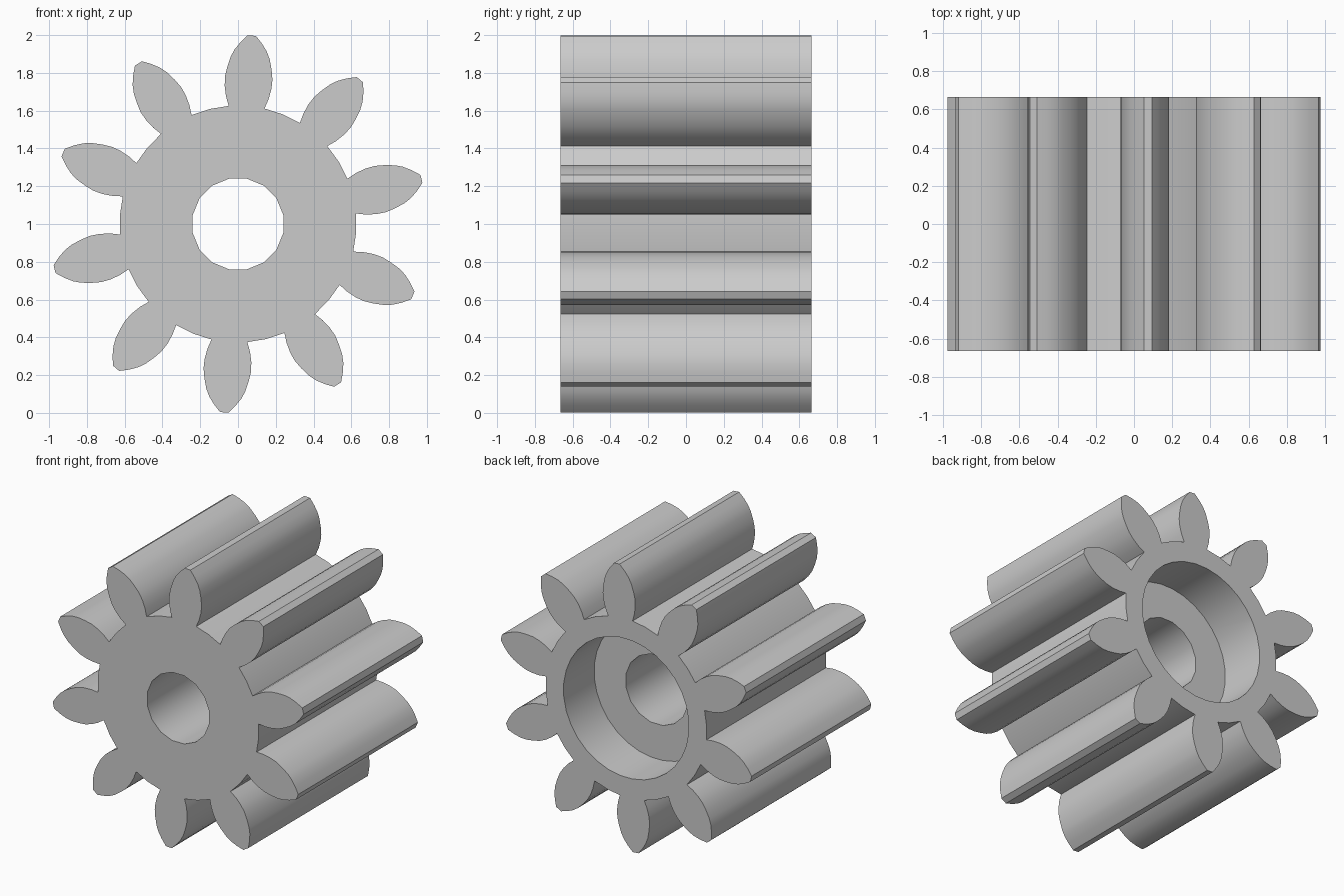
import bpy
import bmesh
from math import sin, cos, pi, radians
from mathutils import Matrix

cube = bpy.data.objects.get("Cube")
if cube:
    bpy.data.objects.remove(cube, do_unlink=True)

TEETH = 10
PITCH = 2 * pi / TEETH
PHASE = radians(13.8)
ROOT = 0.627
HALF = 0.665          # half of the gear's length along y
CENTRE = 1.0          # height of the axis

# Half tooth: distance along the tooth, half width there
FLANK = [(0.62, 0.095), (0.67, 0.113), (0.725, 0.124), (0.775, 0.126),
         (0.825, 0.118), (0.88, 0.104), (0.92, 0.086), (0.96, 0.058), (1.0, 0.022)]

grey = bpy.data.materials.new("light grey")
grey.use_nodes = True
colour = (0.6, 0.6, 0.6, 1)
grey.diffuse_color = colour
grey.node_tree.nodes["Principled BSDF"].inputs["Base Color"].default_value = colour


def make_object(name, bm):
    mesh = bpy.data.meshes.new(name)
    bmesh.ops.recalc_face_normals(bm, faces=bm.faces[:])
    bm.to_mesh(mesh)
    bm.free()
    mesh.materials.append(grey)
    obj = bpy.data.objects.new(name, mesh)
    bpy.context.collection.objects.link(obj)
    return obj


def prism(name, outline, front, back):
    """Extrude an outline in x and z from the front y to the back y."""
    bm = bmesh.new()
    face = bm.faces.new([bm.verts.new((x, front, z + CENTRE)) for x, z in outline])
    moved = bmesh.ops.extrude_face_region(bm, geom=[face], use_keep_orig=True)
    verts = [v for v in moved["geom"] if isinstance(v, bmesh.types.BMVert)]
    bmesh.ops.translate(bm, verts=verts, vec=(0, back - front, 0))
    return make_object(name, bm)


def circle(radius, sides):
    step = 2 * pi / sides
    return [(radius * cos((i + 0.5) * step), radius * sin((i + 0.5) * step))
            for i in range(sides)]


# Toothed outline: both flanks of each tooth, then the middle of the gap
tooth = [(r, -w) for r, w in FLANK] + [(r, w) for r, w in reversed(FLANK)]
tooth.append((ROOT * cos(PITCH / 2), ROOT * sin(PITCH / 2)))
outline = []
for i in range(TEETH):
    a = PHASE + i * PITCH
    outline += [(r * cos(a) - w * sin(a), r * sin(a) + w * cos(a)) for r, w in tooth]
gear = prism("gear", outline, -HALF, HALF)

# Shaft bore right through, and a wide recess in the back
cutters = [prism("bore_cutter", circle(0.2445, 16), -1, 1),
           prism("recess_cutter", circle(0.488, 32), HALF - 0.34, 1)]

bpy.ops.object.select_all(action="DESELECT")
bpy.context.view_layer.objects.active = gear
gear.select_set(True)
for cutter in cutters:
    cutter.hide_render = True
    cut = gear.modifiers.new(cutter.name, "BOOLEAN")
    cut.operation = "DIFFERENCE"
    cut.solver = "EXACT"
    cut.object = cutter
    bpy.ops.object.modifier_apply(modifier=cut.name)
    bpy.data.objects.remove(cutter, do_unlink=True)

# Rounded flanks and holes, crisp ends, roots and tips
bpy.ops.object.shade_smooth_by_angle(angle=radians(30))
